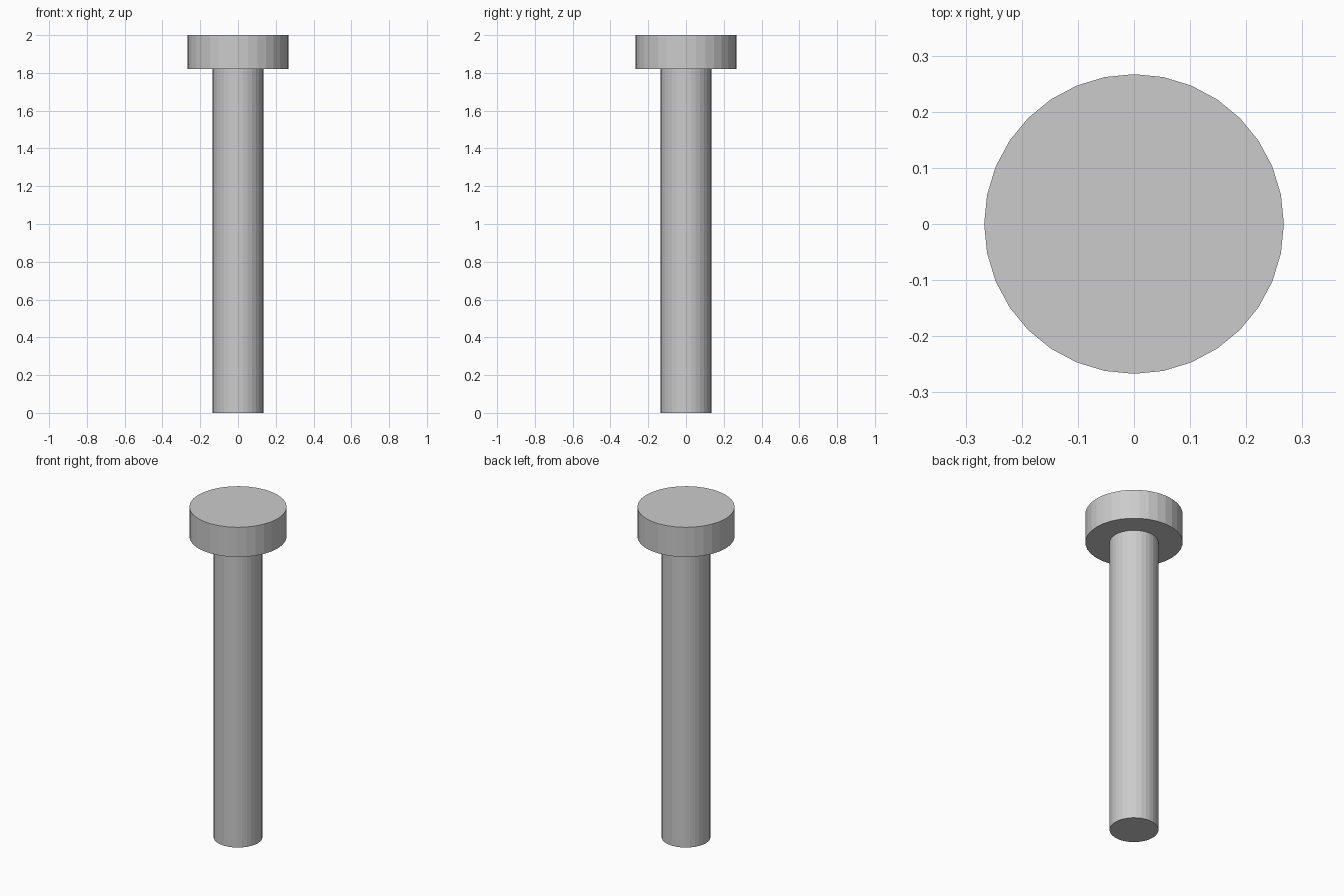
import bpy, bmesh, math
from mathutils import Vector

if "Cube" in bpy.data.objects:
    bpy.data.objects.remove(bpy.data.objects["Cube"])

SIDES = 32
PROFILE = [(0.134, 0), (0.134, 1.82), (0.267, 1.82), (0.267, 2)]  # radius, height

# Cell centres for the cracked pieces
CELLS = {
    "head_core": (0.0, -0.02, 1.97),
    "head_chip_left": (-0.357, -0.069, 1.95),
    "head_chip_right": (0.139, 0.148, 1.95),
    "head_chip_back": (-0.088, 0.267, 1.97),
    "head_chip_back_left": (-0.24, 0.233, 1.96),
    "shaft_upper_left": (-0.06, -0.05, 1.60),
    "shaft_upper_right": (0.07, 0.06, 1.62),
    "shaft_middle_left": (-0.08, -0.03, 0.80),
    "shaft_middle_right": (0.10, 0.05, 1.15),
    "shaft_lower_left": (-0.08, -0.02, 0.22),
    "shaft_lower_right": (0.10, 0.06, 0.26),
}


def bolt_mesh():
    """Closed lathe of the shaft and flat head."""
    bm = bmesh.new()
    rings = []
    for r, z in PROFILE:
        rings.append([bm.verts.new((r * math.cos(a), r * math.sin(a), z))
                      for a in (2 * math.pi * i / SIDES for i in range(SIDES))])
    for low, high in zip(rings, rings[1:]):
        for i in range(SIDES):
            j = (i + 1) % SIDES
            bm.faces.new((low[i], low[j], high[j], high[i]))
    bm.faces.new(rings[0][::-1])
    bm.faces.new(rings[-1])
    return bm


def cut_piece(name, centre):
    """Keep the part of the bolt nearest to this centre, capping each cut."""
    bm = bolt_mesh()
    centre = Vector(centre)
    for other_name, other in CELLS.items():
        if other_name == name:
            continue
        other = Vector(other)
        bmesh.ops.bisect_plane(
            bm, geom=bm.verts[:] + bm.edges[:] + bm.faces[:], dist=1e-6,
            plane_co=(centre + other) / 2, plane_no=other - centre,
            clear_outer=True)
        rim = [e for e in bm.edges if e.is_boundary]
        if rim:
            bmesh.ops.holes_fill(bm, edges=rim, sides=0)
    if not bm.faces:
        bm.free()
        return
    bmesh.ops.recalc_face_normals(bm, faces=bm.faces[:])
    mesh = bpy.data.meshes.new(name)
    bm.to_mesh(mesh)
    bm.free()
    bpy.context.collection.objects.link(bpy.data.objects.new(name, mesh))


# Bolt split into tightly fitting pieces
for part, position in CELLS.items():
    cut_piece(part, position)
